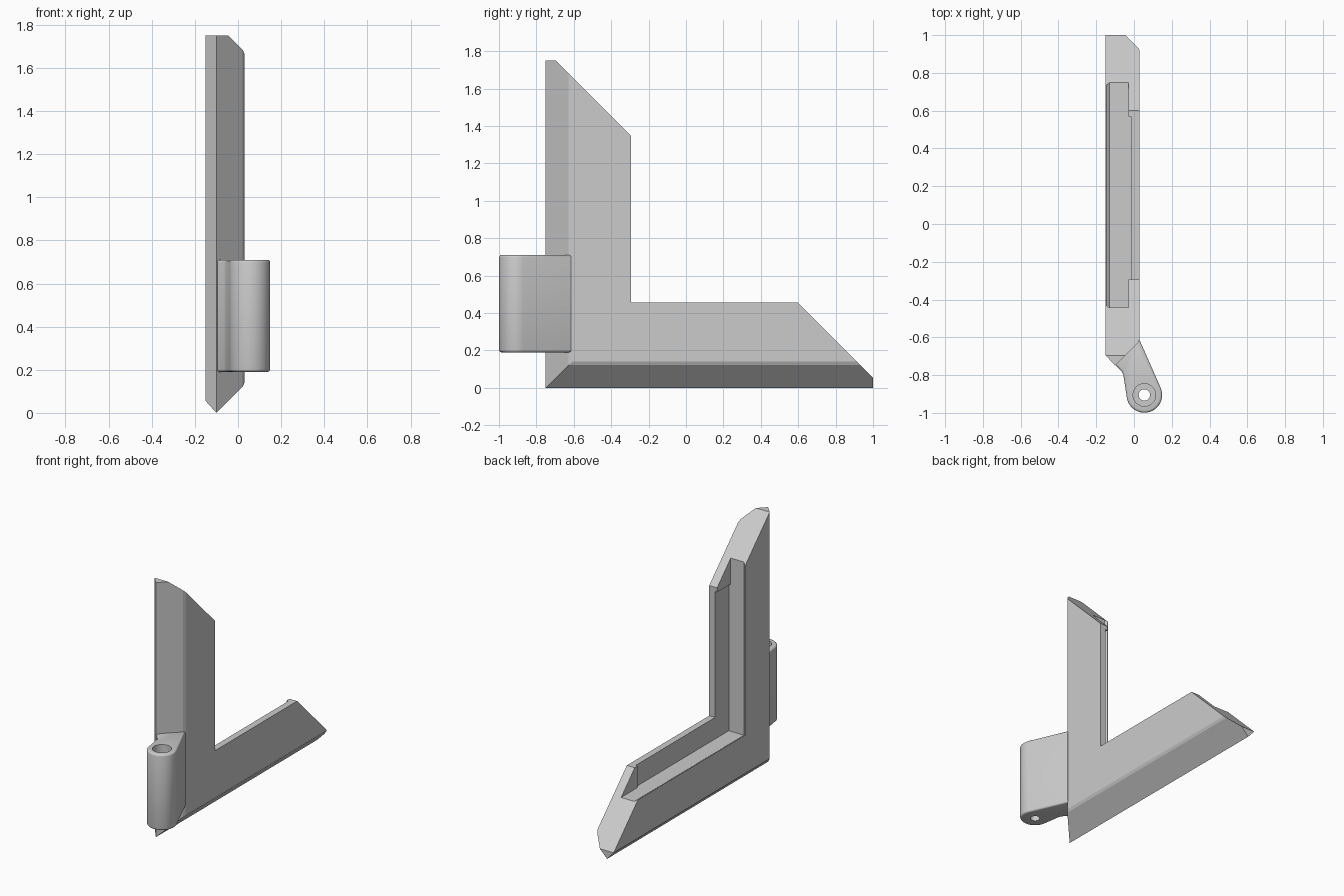
import bpy, bmesh, math
from mathutils import Vector

if "Cube" in bpy.data.objects:
    bpy.data.objects.remove(bpy.data.objects["Cube"], do_unlink=True)

grey = bpy.data.materials.new("plain_grey")
grey.use_nodes = True
grey.diffuse_color = (0.6, 0.6, 0.6, 1)
grey.node_tree.nodes["Principled BSDF"].inputs["Base Color"].default_value = (0.6, 0.6, 0.6, 1)

FRONT = -0.75   # outer corner of the bracket
LENGTH = 1.75   # length of both arms
CUT = 1.055     # slanted tip plane, y + z


def finish(name, bm):
    bmesh.ops.recalc_face_normals(bm, faces=bm.faces[:])
    mesh = bpy.data.meshes.new(name)
    bm.to_mesh(mesh)
    bm.free()
    obj = bpy.data.objects.new(name, mesh)
    bpy.context.collection.objects.link(obj)
    mesh.materials.append(grey)
    return obj


def prism(name, points, offset):
    bm = bmesh.new()
    face = bm.faces.new([bm.verts.new(p) for p in points])
    ext = bmesh.ops.extrude_face_region(bm, geom=[face])
    verts = [g for g in ext["geom"] if isinstance(g, bmesh.types.BMVert)]
    bmesh.ops.translate(bm, verts=verts, vec=offset)
    return finish(name, bm)


# Channelled bracket: (x, distance from outer edge), swept round a mitred corner
profile = [(-0.10, 0), (0.022, 0.122), (0.03, 0.14), (0.03, 0.455), (-0.015, 0.455),
           (-0.015, 0.307), (-0.13, 0.307), (-0.145, 0.318), (-0.15, 0.318), (-0.15, 0.055)]
bm = bmesh.new()
rings = [[bm.verts.new(place(x, d)) for x, d in profile] for place in (
    lambda x, d: (x, FRONT + d, LENGTH),
    lambda x, d: (x, FRONT + d, d),
    lambda x, d: (x, FRONT + LENGTH, d))]
n = len(profile)
for a, b in zip(rings, rings[1:]):
    for i in range(n):
        j = (i + 1) % n
        bm.faces.new((a[i], a[j], b[j], b[i]))
bm.faces.new(rings[0])
bm.faces.new(rings[-1])

# Slanted tips on both arms
cut = bmesh.ops.bisect_plane(bm, geom=bm.verts[:] + bm.edges[:] + bm.faces[:],
                             plane_co=(0, 0, CUT), plane_no=(0, 1, 1), clear_outer=True)
edges = [g for g in cut["geom_cut"] if isinstance(g, bmesh.types.BMEdge)]
bmesh.ops.edgeloop_fill(bm, edges=edges)
finish("corner_bracket", bm)

# Small ribs at the channel ends
rib = [(1.32, 0.30), (1.505, 0.30), (1.35, 0.455), (1.32, 0.455)]
prism("lower_channel_rib", [(-0.03, FRONT + s, d) for s, d in rib], (0.016, 0, 0))
prism("upper_channel_rib", [(-0.03, FRONT + d, s) for s, d in rib], (0.016, 0, 0))

# Hinge lug with a rounded nose
cx, cy, r = 0.055, -0.905, 0.094
low, high = 0.19, 0.71
outline = [(-0.06, -0.66), (-0.10, -0.745), (-0.065, -0.78), (-0.056, -0.80)]
for i in range(25):
    t = math.radians(190 + i * 193 / 24)
    outline.append((cx + r * math.cos(t), cy + r * math.sin(t)))
outline += [(0.03, -0.615), (0.0, -0.60)]
lug = prism("hinge_lug", [(x, y, low) for x, y in outline], (0, 0, high - low))
bevel = lug.modifiers.new("rounded_rims", "BEVEL")
bevel.width = 0.012
bevel.segments = 3
bevel.limit_method = "ANGLE"
bevel.angle_limit = math.radians(60)

# Stepped pin hole
for name, radius, bottom in (("pin_bore_cutter", 0.06, 0.25), ("pin_hole_cutter", 0.03, 0.1)):
    circle = [(cx + radius * math.cos(k * math.tau / 32),
               cy + radius * math.sin(k * math.tau / 32), bottom) for k in range(32)]
    cutter = prism(name, circle, (0, 0, 0.8 - bottom))
    cutter.hide_render = True
    cutter.hide_viewport = False
    cutter.display_type = "WIRE"
    hole = lug.modifiers.new(name, "BOOLEAN")
    hole.operation = "DIFFERENCE"
    hole.solver = "EXACT"
    hole.object = cutter

# Bake the lug, then drop the cutters
bpy.context.view_layer.update()
baked = bpy.data.meshes.new_from_object(lug.evaluated_get(bpy.context.evaluated_depsgraph_get()))
lug.modifiers.clear()
lug.data = baked
for name in ("pin_bore_cutter", "pin_hole_cutter"):
    bpy.data.objects.remove(bpy.data.objects[name], do_unlink=True)

bpy.ops.object.select_all(action="DESELECT")
lug.select_set(True)
bpy.context.view_layer.objects.active = lug
bpy.ops.object.shade_smooth_by_angle(angle=math.radians(35))
